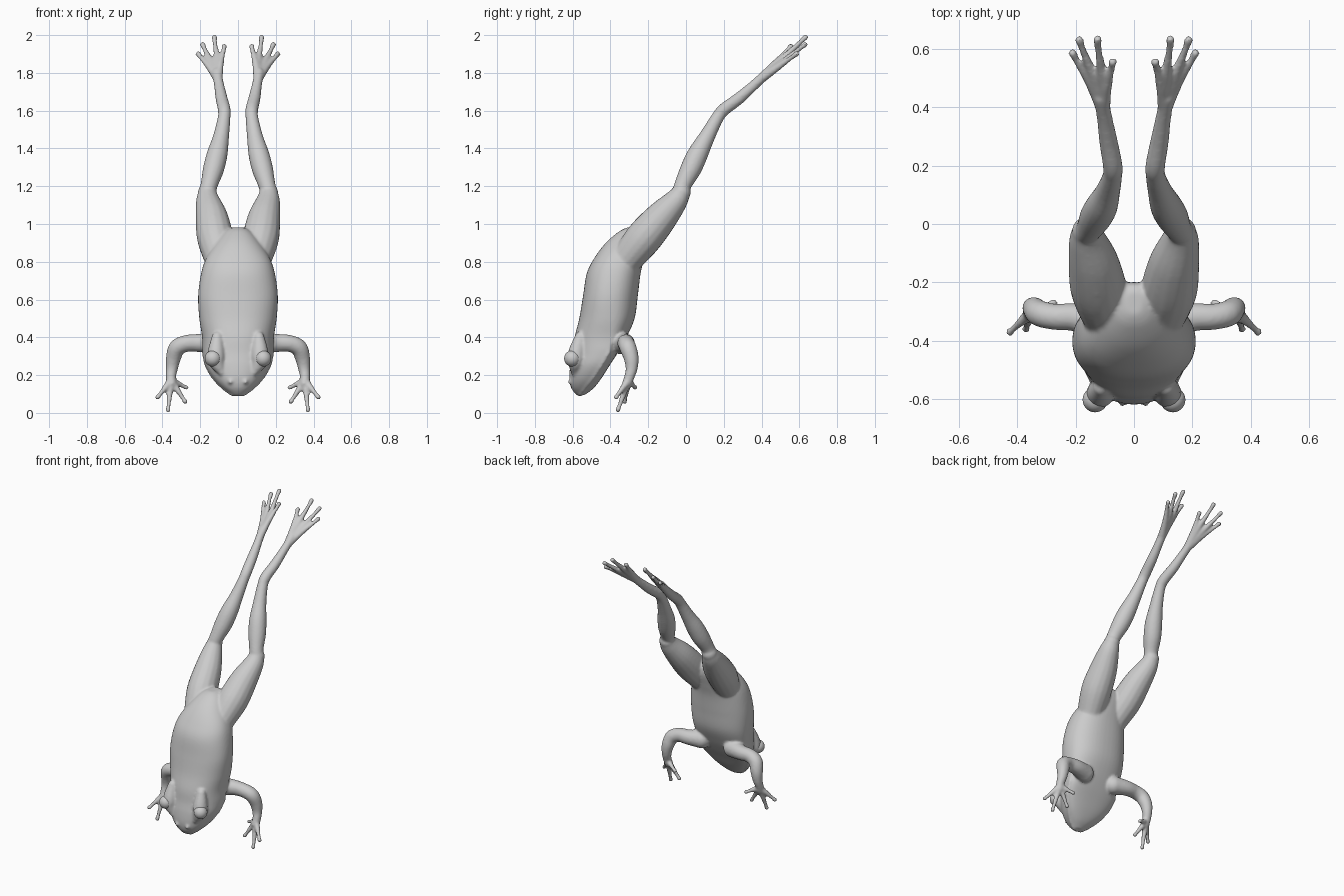
import bpy, bmesh, math
from mathutils import Vector

if "Cube" in bpy.data.objects:
    bpy.data.objects.remove(bpy.data.objects["Cube"])


def spline(pts, n=6):
    """Catmull-Rom interpolation of tuples of any length."""
    out = []
    for i in range(len(pts) - 1):
        a, b, c, d = (pts[max(i - 1, 0)], pts[i], pts[i + 1],
                      pts[min(i + 2, len(pts) - 1)])
        for k in range(n):
            t = k / n
            out.append([0.5 * (2 * q + (r - p) * t + (2 * p - 5 * q + 4 * r - s) * t * t
                               + (3 * q - p - 3 * r + s) * t ** 3)
                        for p, q, r, s in zip(a, b, c, d)])
    return out + [list(pts[-1])]


def loft(bm, rings):
    loops = [[bm.verts.new(p) for p in ring] for ring in rings]
    n = len(loops[0])
    for a, b in zip(loops, loops[1:]):
        for i in range(n):
            j = (i + 1) % n
            bm.faces.new((a[i], a[j], b[j], b[i]))
    bm.faces.new(loops[0][::-1])
    bm.faces.new(loops[-1])


def ball(bm, c, r):
    res = bmesh.ops.create_uvsphere(bm, u_segments=20, v_segments=12, radius=r)
    bmesh.ops.translate(bm, verts=res["verts"], vec=Vector(c))


def tube(bm, pts, n=16):
    """Round limb through (x, y, z, radius) points, with ball ends."""
    path = spline(pts)
    pos = [Vector(p[:3]) for p in path]
    side, rings = None, []
    for i, p in enumerate(pos):
        t = (pos[min(i + 1, len(pos) - 1)] - pos[max(i - 1, 0)]).normalized()
        side = t.orthogonal() if side is None else side - t * side.dot(t)
        side.normalize()
        up = t.cross(side)
        rings.append([p + path[i][3] * (side * math.cos(a) + up * math.sin(a))
                      for a in (2 * math.pi * k / n for k in range(n))])
    loft(bm, rings)
    ball(bm, pos[0], path[0][3])
    ball(bm, pos[-1], path[-1][3])


def both(bm, pts):
    for s in (1, -1):
        tube(bm, [(s * p[0],) + tuple(p[1:]) for p in pts])


bm = bmesh.new()

# Head and trunk: z, back y, belly y, half width, y of the widest line
sections = [
    (.095, -.58, -.535, .03, -.555), (.13, -.607, -.49, .08, -.53),
    (.18, -.618, -.45, .13, -.49), (.25, -.613, -.405, .172, -.445),
    (.32, -.60, -.36, .188, -.405), (.40, -.59, -.315, .19, -.40),
    (.50, -.565, -.272, .205, -.40), (.62, -.545, -.255, .211, -.40),
    (.74, -.525, -.24, .195, -.38), (.82, -.485, -.22, .168, -.36),
    (.90, -.425, -.20, .12, -.31), (.96, -.355, -.205, .07, -.28),
    (.982, -.31, -.23, .03, -.27)]
rings = []
for z, y0, y1, hw, ym in spline(sections):
    ring = []
    for k in range(48):
        a = 2 * math.pi * k / 48
        c, s = math.cos(a), math.sin(a)
        x = hw * math.copysign(abs(c) ** .88, c)
        y = ym + (y1 - ym if s > 0 else ym - y0) * math.copysign(abs(s) ** .88, s)
        if s > .05 and z < .36:          # lower jaw sits inside the lip
            x *= .94
        ring.append((x, y, z))
    rings.append(ring)
loft(bm, rings)

# Upper lip
both(bm, [(s[3] * .975, s[4] - .004, s[0], .009) for s in sections[:5]])
tube(bm, [(-.03, -.557, .1, .009), (0, -.562, .095, .009), (.03, -.557, .1, .009)])

# Brows and nostrils
both(bm, [(.085, -.59, .215, .02), (.112, -.583, .27, .045),
          (.115, -.578, .32, .046), (.11, -.56, .40, .03)])
for s in (1, -1):
    ball(bm, (s * .04, -.613, .165), .013)

# Hind legs: thigh, shin, tarsus
both(bm, [(.095, -.31, .82, .085), (.12, -.225, .925, .097), (.138, -.135, 1.03, .087),
          (.158, -.06, 1.115, .066), (.163, -.025, 1.165, .05)])
both(bm, [(.165, -.03, 1.16, .046), (.152, -.015, 1.21, .046), (.13, .025, 1.29, .056),
          (.11, .062, 1.37, .055), (.09, .11, 1.46, .043), (.074, .165, 1.56, .034),
          (.073, .2, 1.605, .034), (.087, .28, 1.665, .032),
          (.10, .36, 1.735, .027), (.112, .43, 1.80, .026)])

# Toes: tip x, y, z
for tip in [(.125, .632, 1.988), (.187, .63, 1.95), (.21, .585, 1.90), (.073, .555, 1.94)]:
    root = Vector((.105, .39, 1.762))
    d = Vector(tip) - root
    mid = root + d * .45 + Vector(((.004 if tip[0] < .1 else -.006), 0, 0))
    pre = root + d * .85
    both(bm, [(*root, .024), (*mid, .019), (*pre, .0125), (*tip, .0155)])

# Front legs
both(bm, [(.12, -.345, .37, .06), (.20, -.32, .37, .049), (.27, -.318, .368, .045),
          (.322, -.307, .345, .045), (.342, -.29, .29, .04), (.35, -.288, .235, .032),
          (.355, -.30, .19, .027), (.352, -.312, .155, .027)])

# Fingers
for tip in [(.37, -.36, .016), (.425, -.37, .083), (.28, -.325, .06), (.275, -.27, .135)]:
    root = Vector((.354, -.305, .172))
    d = Vector(tip) - root
    both(bm, [(*root, .022), (*(root + d * .4), .0165),
              (*(root + d * .85), .0115), (*tip, .0145)])

# One continuous skin
bmesh.ops.recalc_face_normals(bm, faces=bm.faces)
mesh = bpy.data.meshes.new("frog_skin")
bm.to_mesh(mesh)
bm.free()
skin = bpy.data.objects.new("frog_skin", mesh)
bpy.context.collection.objects.link(skin)
rm = skin.modifiers.new("fuse", 'REMESH')
rm.mode = 'VOXEL'
rm.voxel_size = .0075
rm.use_smooth_shade = True
sm = skin.modifiers.new("soften", 'SMOOTH')
sm.factor = .5
sm.iterations = 6

# Eyes
for s, name in ((1, "left_eye"), (-1, "right_eye")):
    bpy.ops.mesh.primitive_uv_sphere_add(segments=32, ring_count=16, radius=.043,
                                         location=(s * .133, -.602, .288))
    eye = bpy.context.object
    eye.name = name
    bpy.ops.object.shade_smooth()
